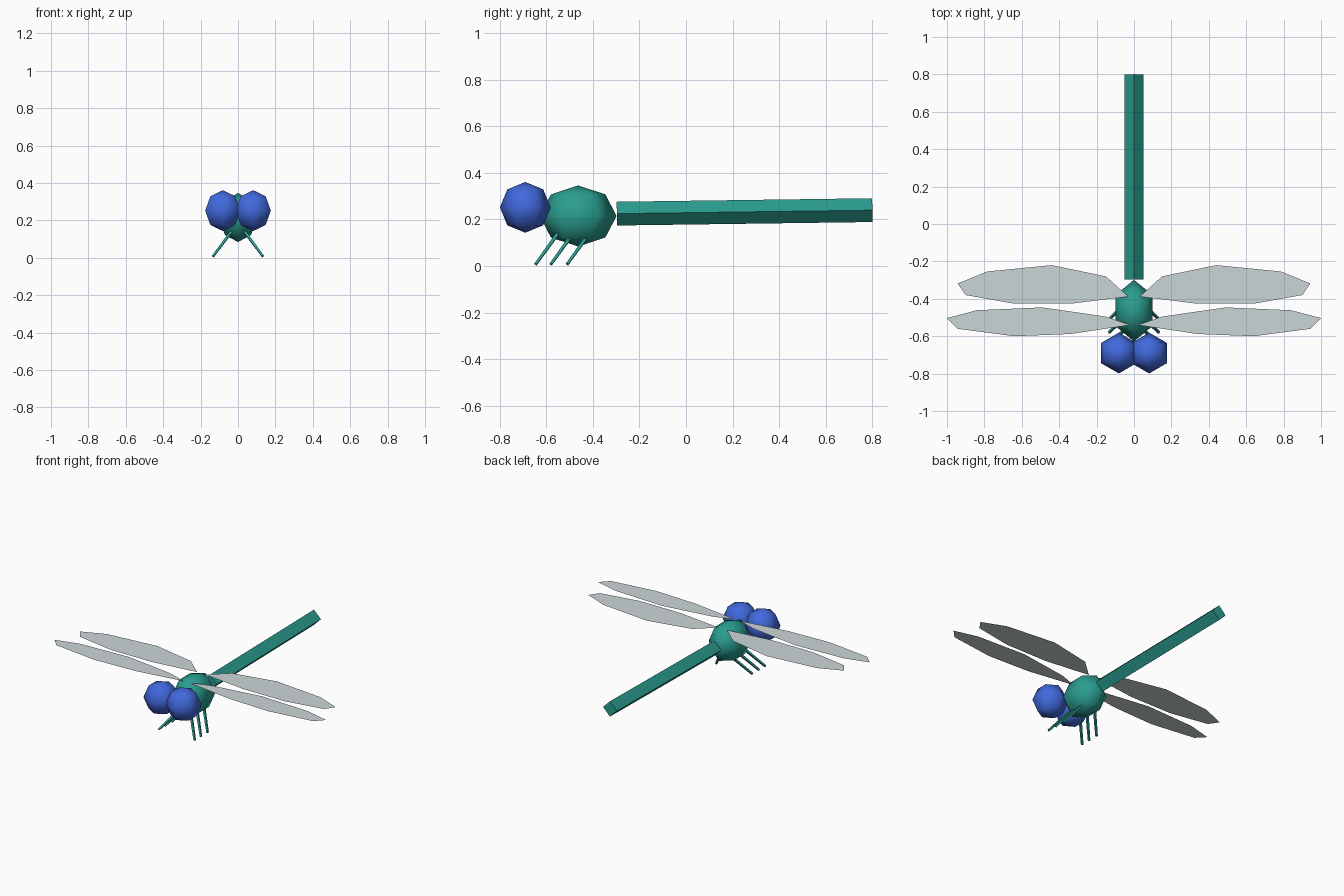
import bpy, bmesh
from math import sin, cos, pi
from mathutils import Vector

if "Cube" in bpy.data.objects:
    bpy.data.objects.remove(bpy.data.objects["Cube"])


def material(name, rgb):
    m = bpy.data.materials.new(name)
    m.diffuse_color = (*rgb, 1)
    m.use_nodes = True
    m.node_tree.nodes["Principled BSDF"].inputs["Base Color"].default_value = m.diffuse_color
    return m


TEAL = material("teal", (0.023, 0.337, 0.275))
BLUE = material("blue", (0.053, 0.141, 0.72))
PALE = material("pale_grey", (0.60, 0.67, 0.68))


def finish(name, bm, mat, smooth=False):
    mesh = bpy.data.meshes.new(name)
    for f in bm.faces:
        f.smooth = smooth
    bm.to_mesh(mesh)
    bm.free()
    mesh.materials.append(mat)
    ob = bpy.data.objects.new(name, mesh)
    bpy.context.collection.objects.link(ob)
    return ob


def ball(name, centre, radii, mat):
    """Six-sided, four-band ball with a corner facing front and back."""
    bm = bmesh.new()
    c = Vector(centre)

    def point(lat, lon):
        return bm.verts.new(c + Vector((cos(lat) * sin(lon) * radii[0],
                                        cos(lat) * cos(lon) * radii[1],
                                        sin(lat) * radii[2])))

    rings = [[point(lat, i * pi / 3) for i in range(6)]
             for lat in (-pi / 4, 0, pi / 4)]
    bottom, top = point(-pi / 2, 0), point(pi / 2, 0)
    for i in range(6):
        j = (i + 1) % 6
        bm.faces.new((bottom, rings[0][j], rings[0][i]))
        bm.faces.new((top, rings[2][i], rings[2][j]))
        for lo, hi in zip(rings, rings[1:]):
            bm.faces.new((lo[i], lo[j], hi[j], hi[i]))
    bmesh.ops.recalc_face_normals(bm, faces=bm.faces)
    return finish(name, bm, mat, smooth=True)


def rod(name, a, b, r1, r2, mat):
    """Four-sided rod between two points, with ridges above and below."""
    bm = bmesh.new()
    a, b = Vector(a), Vector(b)
    d = (b - a).normalized()
    side = d.cross(Vector((0, 0, 1))).normalized()
    up = side.cross(d)
    ends = [[bm.verts.new(p + r * (side * cos(k * pi / 2) + up * sin(k * pi / 2)))
             for k in range(4)] for p, r in ((a, r1), (b, r2))]
    for k in range(4):
        j = (k + 1) % 4
        bm.faces.new((ends[0][k], ends[0][j], ends[1][j], ends[1][k]))
    for e in ends:
        bm.faces.new(e)
    bmesh.ops.recalc_face_normals(bm, faces=bm.faces)
    return finish(name, bm, mat)


def wing(name, outline, side, z):
    """Flat single-sheet wing."""
    bm = bmesh.new()
    f = bm.faces.new([bm.verts.new((side * x, y, z)) for x, y in outline])
    f.normal_update()
    if f.normal.z < 0:
        f.normal_flip()
    return finish(name, bm, PALE)


# Body
ball("thorax", (0, -0.463, 0.215), (0.115, 0.165, 0.131), TEAL)
rod("tail", (0, -0.297, 0.225), (0, 0.80, 0.24), 0.051, 0.051, TEAL)

# Wing outlines, root first
FRONT = [(0.02, -0.54), (0.15, -0.495), (0.49, -0.446), (0.84, -0.461),
         (1.0, -0.503), (0.945, -0.56), (0.64, -0.60), (0.34, -0.588)]
HIND = [(0.03, -0.388), (0.15, -0.28), (0.44, -0.22), (0.786, -0.254),
        (0.943, -0.318), (0.90, -0.38), (0.64, -0.426), (0.337, -0.426)]

# Mirrored parts
for s, tag in ((-1, "left"), (1, "right")):
    ball(f"eye_{tag}", (s * 0.081, -0.69, 0.252), (0.109,) * 3, BLUE)
    wing(f"front_wing_{tag}", FRONT, s, 0.32)
    wing(f"hind_wing_{tag}", HIND, s, 0.32)
    for i, y in enumerate((-0.645, -0.58, -0.51)):
        rod(f"leg_{i + 1}_{tag}", (s * 0.035, y + 0.095, 0.14),
            (s * 0.133, y, 0.008), 0.01, 0.008, TEAL)
